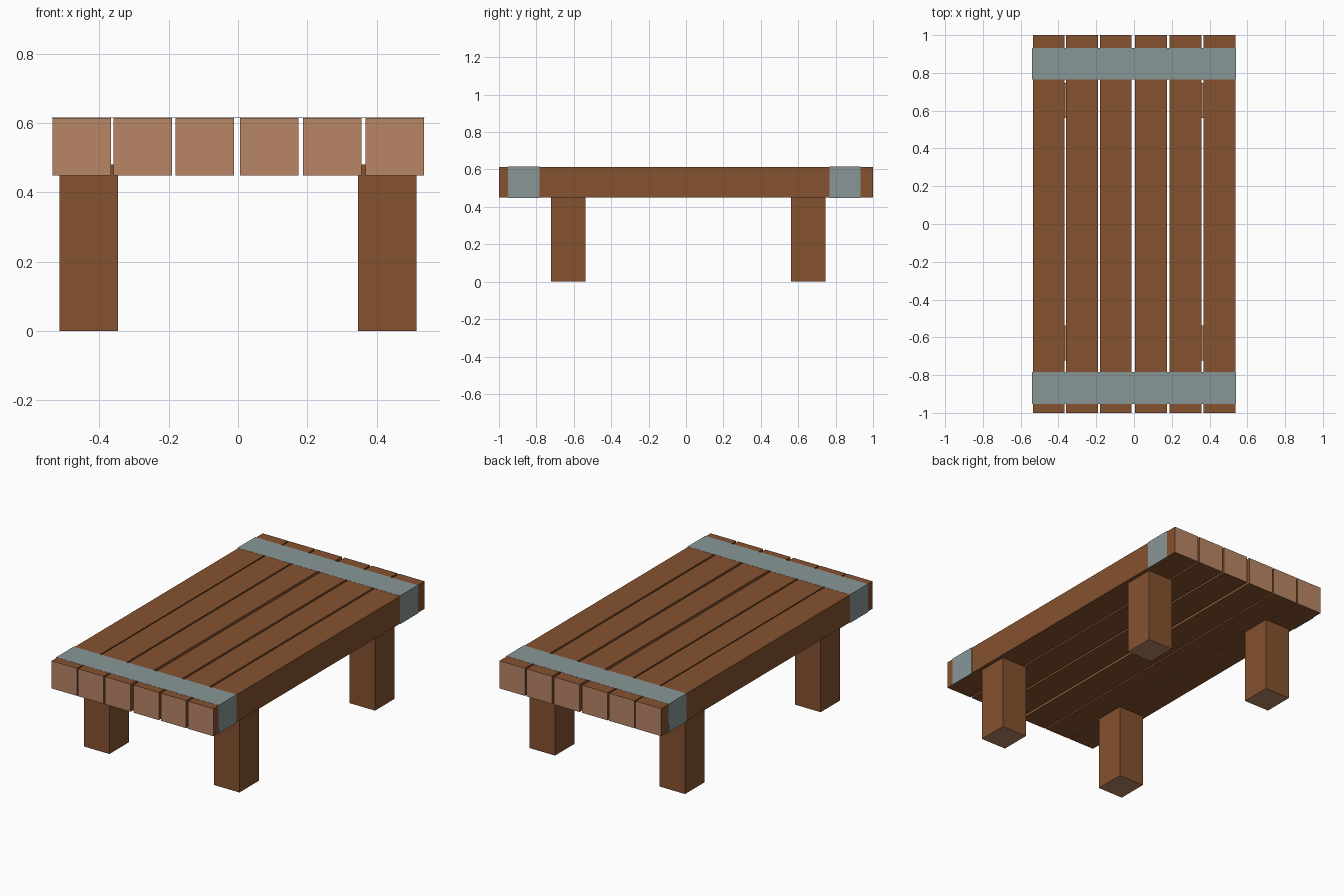
import bpy

if "Cube" in bpy.data.objects:
    bpy.data.objects.remove(bpy.data.objects["Cube"])


def material(name, srgb):
    lin = [((c / 255 + 0.055) / 1.055) ** 2.4 for c in srgb]
    m = bpy.data.materials.new(name)
    m.diffuse_color = (*lin, 1)
    m.use_nodes = True
    m.node_tree.nodes["Principled BSDF"].inputs["Base Color"].default_value = m.diffuse_color
    return m


WOOD = material("brown wood", (133, 82, 47))
END = material("pale end grain", (184, 134, 102))
METAL = material("grey metal", (137, 150, 150))


def box(name, x0, x1, y0, y1, z0, z1, mat, end_axis=None):
    """Box; faces pointing along end_axis get the end grain colour."""
    bpy.ops.mesh.primitive_cube_add(size=1)
    ob = bpy.context.object
    ob.name = name
    for v in ob.data.vertices:
        v.co = ((x0, x1)[v.co.x > 0], (y0, y1)[v.co.y > 0], (z0, z1)[v.co.z > 0])
    ob.data.materials.append(mat)
    if end_axis is not None:
        ob.data.materials.append(END)
        for p in ob.data.polygons:
            p.material_index = int(abs(p.normal[end_axis]) > 0.5)
    return ob


# Six top planks with slightly uneven gaps
for i, x in enumerate((-0.536, -0.36, -0.181, 0.006, 0.188, 0.368)):
    box(f"plank_{i + 1}", x, x + 0.169, -1, 1, 0.449, 0.614, WOOD, end_axis=1)

# Four legs, running a little way into the planks
for side, x in (("left", -0.516), ("right", 0.346)):
    for end, y in (("front", -0.722), ("back", 0.562)):
        box(f"{end}_{side}_leg", x, x + 0.169, y, y + 0.184, 0, 0.48, WOOD, end_axis=2)

# Thin metal straps folded over the top and down both sides, open below
for end, y0, y1 in (("front", -0.952, -0.784), ("back", 0.766, 0.933)):
    profile = [(-0.538, 0.447), (-0.538, 0.616), (0.538, 0.616), (0.538, 0.447)]
    verts = [(x, y, z) for y in (y0, y1) for x, z in profile]
    faces = [(i, i + 4, i + 5, i + 1) for i in range(3)]
    me = bpy.data.meshes.new(f"{end}_strap")
    me.from_pydata(verts, [], faces)
    me.materials.append(METAL)
    ob = bpy.data.objects.new(f"{end}_strap", me)
    bpy.context.collection.objects.link(ob)
    mod = ob.modifiers.new("thickness", "SOLIDIFY")
    mod.thickness = 0.001
    mod.offset = -1
